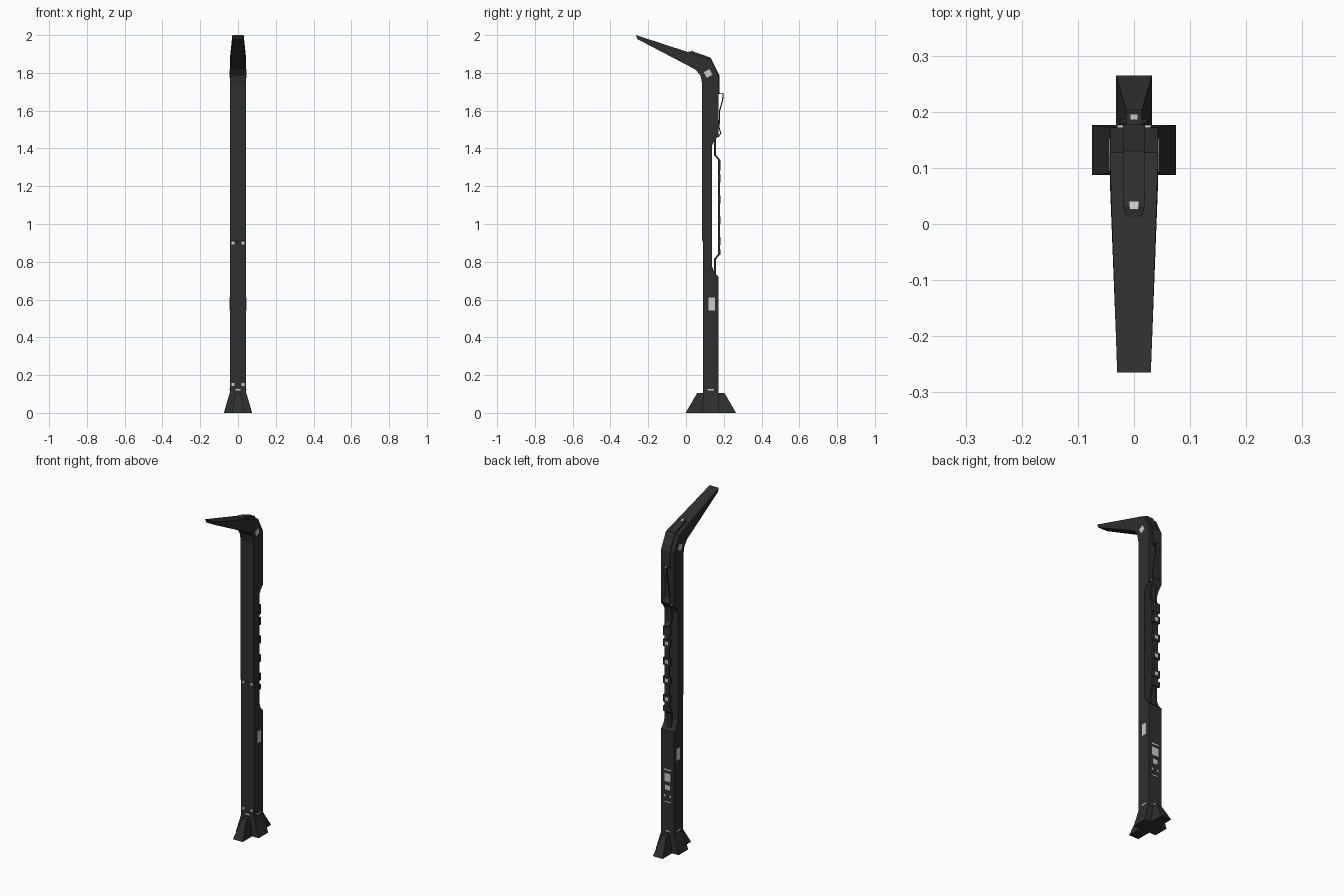
import bpy, bmesh, math
from mathutils import Vector, Matrix

if "Cube" in bpy.data.objects:
    bpy.data.objects.remove(bpy.data.objects["Cube"])


def material(name, v):
    m = bpy.data.materials.new(name)
    m.diffuse_color = (v, v, v, 1)
    m.use_nodes = True
    m.node_tree.nodes["Principled BSDF"].inputs["Base Color"].default_value = m.diffuse_color
    return m


DARK = material("dark_metal", 0.028)
LIGHT = material("light_marking", 0.6)


def finish(name, bm, mat):
    bmesh.ops.recalc_face_normals(bm, faces=bm.faces)
    me = bpy.data.meshes.new(name)
    bm.to_mesh(me)
    bm.free()
    me.materials.append(mat)
    ob = bpy.data.objects.new(name, me)
    bpy.context.collection.objects.link(ob)
    return ob


def loft(name, sections, mat=DARK):
    """Skin four-sided sections: ((y, z) front, (y, z) back, half width)."""
    bm = bmesh.new()
    rings = []
    for (ya, za), (yb, zb), w in sections:
        rings.append([bm.verts.new(p) for p in
                      ((-w, ya, za), (w, ya, za), (w, yb, zb), (-w, yb, zb))])
    for a, b in zip(rings, rings[1:]):
        for i in range(4):
            j = (i + 1) % 4
            bm.faces.new((a[i], a[j], b[j], b[i]))
    bm.faces.new(rings[0])
    bm.faces.new(rings[-1])
    return finish(name, bm, mat)


def strip(name, path, widths, t):
    """Flat bar of thickness t following a (y, z) path."""
    pts = [Vector(p) for p in path]
    secs = []
    for i, p in enumerate(pts):
        d = (pts[min(i + 1, len(pts) - 1)] - pts[max(i - 1, 0)]).normalized()
        n = Vector((-d.y, d.x)) * t / 2
        secs.append((tuple(p - n), tuple(p + n), widths[i]))
    return loft(name, secs)


def box(name, loc, size, mat=LIGHT, rot=0):
    bm = bmesh.new()
    bmesh.ops.create_cube(bm, size=1, matrix=Matrix.Translation(loc)
                          @ Matrix.Rotation(rot, 4, 'X')
                          @ Matrix.Diagonal((*size, 1)))
    return finish(name, bm, mat)


# Column with recessed back, bend and tapering arm
F, B, W = 0.09, 0.172, 0.043
loft("column_and_arm", [
    ((F, 0), (B, 0), W), ((F, .72), (B, .72), W),
    ((F, .745), (.152, .74), W), ((F, .78), (.138, .775), W),
    ((F, .905), (.138, .905), W), ((.086, .912), (.138, .912), W),
    ((.086, 1.415), (.138, 1.415), W), ((.086, 1.435), (.15, 1.44), W),
    ((.086, 1.46), (B, 1.465), W), ((.086, 1.74), (B, 1.785), W),
    ((.077, 1.785), (.127, 1.873), W), ((.05, 1.818), (.085, 1.886), .042),
    ((-.256, 1.978), (-.265, 2.0), .03)])

# Raised cover over the bend
loft("bend_cover", [
    ((.165, 1.68), (.177, 1.69), .02), ((.165, 1.78), (.177, 1.787), .02),
    ((.122, 1.865), (.13, 1.881), .02), ((.03, 1.895), (.032, 1.915), .019),
    ((.012, 1.895), (.012, 1.912), .013)])

# Cross-shaped flared feet
CY = 0.1315
for k, name in enumerate(("right", "back", "left", "front")):
    side = k % 2 == 0
    r0, r1 = (.075, .044) if side else (.1335, .072)
    b, t = (.0445, .041) if side else (.032, .014)
    bm = bmesh.new()
    M = Matrix.Translation((0, CY, 0)) @ Matrix.Rotation(k * math.pi / 2, 4, 'Z')
    for x, y, z in ((.01, b, 0), (.01, t, .106), (r0, b, 0), (r1, t, .106)):
        for s in (-1, 1):
            bm.verts.new(M @ Vector((x, s * y, z)))
    bmesh.ops.convex_hull(bm, input=bm.verts)
    finish(name + "_foot", bm, DARK)

# Grip bar with pads across the recess
strip("grip_bar", [(.154, 1.45), (.154, 1.365), (.175, 1.34), (.175, .84),
                   (.154, .815), (.154, .725)], [.014] * 6, .011)
for i, (z, h) in enumerate(((1.31, .055), (1.24, .042), (1.13, .042),
                            (1.02, .042), (.91, .042), (.85, .03))):
    box(f"grip_pad_{i}", (0, .176, z), (.046, .014, h), DARK)
    if 0 < i < 5:
        box(f"grip_mark_{i}", (0, .1832, z), (.018, .001, .02))

# Spring clip on the upper back
strip("clip", [(.168, 1.692), (.196, 1.692), (.194, 1.655), (.178, 1.60),
               (.175, 1.51), (.184, 1.48), (.170, 1.46)],
      [.014, .014, .012, .01, .018, .026, .026], .006)
box("clip_mark", (0, .191, 1.6958), (.012, .009, .001))
box("clip_lower_mark", (0, B + .002, 1.472), (.06, .004, .008))

# Small light markings on the sides
for s, n in ((1, "right"), (-1, "left")):
    x = s * (W + .0006)
    box(n + "_label", (x, .136, .577), (.0012, .033, .07))
    box(n + "_bend_mark", (x, .117, 1.797), (.0012, .034, .034), rot=.5)
    box(n + "_foot_mark", (x, CY, .123), (.0012, .035, .008))
    for z in (.15, .9):
        box(f"{n}_front_mark_{z}", (s * .026, F - .0006, z), (.015, .0012, .015))

# Front, back and top markings
box("front_foot_mark", (0, F - .0006, .122), (.024, .0012, .008))
box("back_foot_mark", (0, B + .0006, .122), (.024, .0012, .008))
for i, (x, z, w, h) in enumerate(((0, .485, .045, .008), (0, .44, .042, .05),
                                  (0, .38, .03, .028), (-.018, .33, .01, .014),
                                  (.018, .33, .01, .014), (0, .295, .04, .006))):
    box(f"back_label_{i}", (x, B + .0006, z), (w, .0012, h))
box("arm_top_mark", (0, .033, 1.9155), (.016, .015, .002), rot=-.33)
